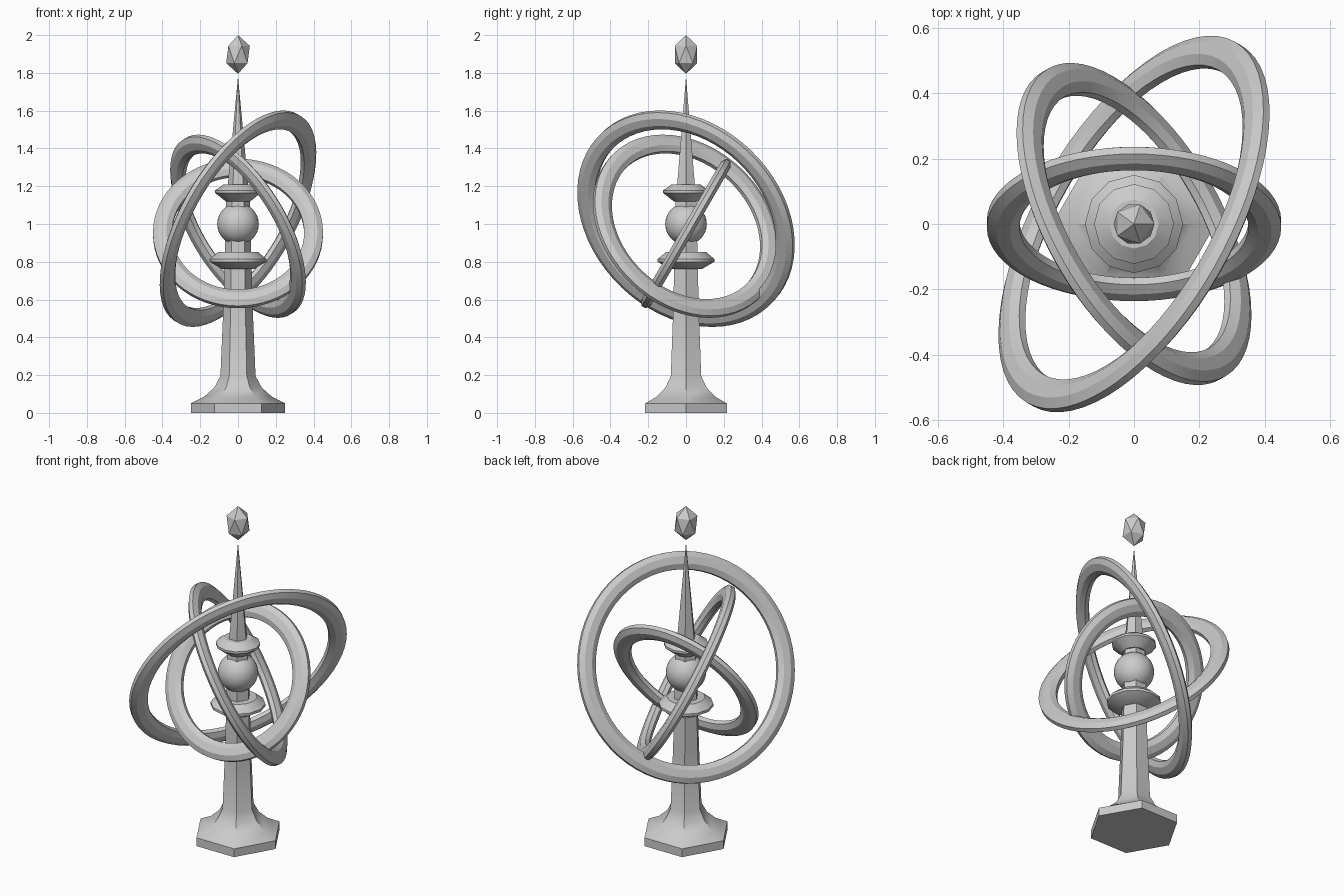
import bpy
import bmesh
from math import sin, cos, pi, radians
from mathutils import Matrix

cube = bpy.data.objects.get("Cube")
if cube:
    bpy.data.objects.remove(cube, do_unlink=True)

stone = bpy.data.materials.new("grey_stone")
stone.use_nodes = True
GREY = (0.6, 0.6, 0.6, 1.0)
stone.diffuse_color = GREY
stone.node_tree.nodes["Principled BSDF"].inputs["Base Color"].default_value = GREY


def finish(name, bm, smooth_angle=None):
    """Turn a bmesh into a named object with the stone material."""
    bmesh.ops.remove_doubles(bm, verts=bm.verts, dist=0.0001)
    bmesh.ops.recalc_face_normals(bm, faces=bm.faces)
    mesh = bpy.data.meshes.new(name)
    bm.to_mesh(mesh)
    bm.free()
    mesh.materials.append(stone)
    obj = bpy.data.objects.new(name, mesh)
    bpy.context.collection.objects.link(obj)
    if smooth_angle:
        bpy.ops.object.select_all(action='DESELECT')
        obj.select_set(True)
        bpy.context.view_layer.objects.active = obj
        bpy.ops.object.shade_smooth_by_angle(angle=radians(smooth_angle))
    return obj


def lathe(profile, sides, closed=False):
    """Revolve (radius, height) points about z; closed makes a ring."""
    bm = bmesh.new()
    loops = [[bm.verts.new((r * cos(2 * pi * i / sides), r * sin(2 * pi * i / sides), z))
              for i in range(sides)] for r, z in profile]
    pairs = list(zip(loops, loops[1:]))
    if closed:
        pairs.append((loops[-1], loops[0]))
    else:
        bm.faces.new(loops[0])
        bm.faces.new(loops[-1])
    for low, high in pairs:
        for i in range(sides):
            j = (i + 1) % sides
            bm.faces.new((low[i], low[j], high[j], high[i]))
    return bm


# Hexagonal plinth, flared foot and tapering spire
column = [(0.25, 0), (0.25, 0.05), (0.18, 0.085), (0.125, 0.135), (0.093, 0.195),
          (0.078, 0.55), (0.063, 1.12), (0.05, 1.25), (0.001, 1.77)]
finish("column", lathe(column, 6), 35)

# Bevelled discs below and above the orb
finish("lower_disc", lathe([(0.085, 0.762), (0.15, 0.8), (0.15, 0.815), (0.105, 0.852)], 12), 35)
finish("upper_disc", lathe([(0.065, 1.12), (0.122, 1.165), (0.122, 1.178), (0.075, 1.21)], 12), 35)

# Central orb
bm = bmesh.new()
bmesh.ops.create_uvsphere(bm, u_segments=32, v_segments=16, radius=0.11,
                          matrix=Matrix.Translation((0, 0, 1.0)))
finish("orb", bm, 60)

# Faceted gem floating over the tip
bm = bmesh.new()
bmesh.ops.create_icosphere(bm, subdivisions=1, radius=0.07)
bmesh.ops.scale(bm, vec=(1, 1, 1.464), verts=bm.verts)
bmesh.ops.translate(bm, vec=(0, 0, 1.8975), verts=bm.verts)
finish("gem", bm)

# Three nested tilted rings with a flattened octagonal section
rings = [("inner_ring", 0.40, 0.95, 60, 0),
         ("middle_ring", 0.493, 0.988, 62, 120),
         ("outer_ring", 0.587, 1.028, 63, -120)]
for name, radius, height, tilt, turn in rings:
    section = []
    for k in range(8):
        a = (k + 0.5) * pi / 4
        section.append((radius + 0.054 * cos(a), 0.032 * sin(a)))
    bm = lathe(section, 64, closed=True)
    place = (Matrix.Translation((0, 0, height)) @ Matrix.Rotation(radians(turn), 4, 'Z')
             @ Matrix.Rotation(radians(tilt), 4, 'X'))
    bmesh.ops.transform(bm, matrix=place, verts=bm.verts)
    finish(name, bm, 25)
